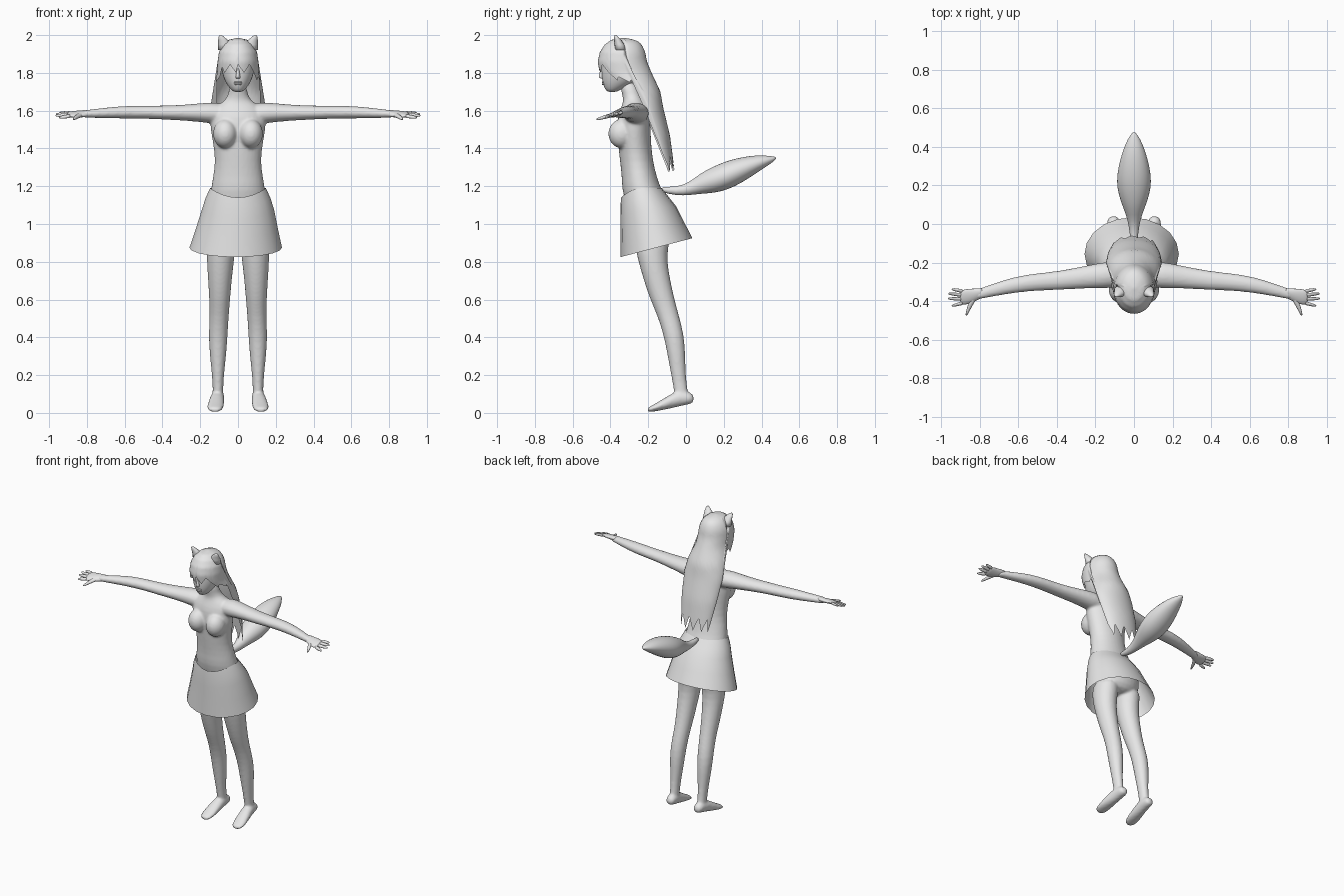
import bpy, bmesh, math
from mathutils import Matrix, Vector

grey = bpy.data.materials.new("plain_grey")
grey.diffuse_color = (0.8, 0.8, 0.8, 1)


def loft(bm, axis, rings, n=16, side=1):
    """Closed tube of ellipses; ring = (position on axis, centre 1, centre 2, radius 1, radius 2)."""
    k = 1.025  # makes up for subdivision shrinkage
    loops = []
    for t, c1, c2, r1, r2 in rings:
        loop = []
        for i in range(n):
            a = 2 * math.pi * i / n
            p, q = c1 + k * r1 * math.cos(a), c2 + k * r2 * math.sin(a)
            x, y, z = {"x": (t, p, q), "y": (p, t, q), "z": (p, q, t)}[axis]
            loop.append(bm.verts.new((x * side, y, z)))
        loops.append(loop)
    for a, b in zip(loops, loops[1:]):
        for i in range(n):
            j = (i + 1) % n
            bm.faces.new((a[i], a[j], b[j], b[i]))
    bm.faces.new(loops[0])
    bm.faces.new(loops[-1])


def ball(bm, centre, radii):
    m = Matrix.Translation(centre) @ Matrix.Diagonal((*radii, 1))
    bmesh.ops.create_uvsphere(bm, u_segments=16, v_segments=10, radius=1, matrix=m)


def finish(name, bm, subdiv=1):
    bmesh.ops.recalc_face_normals(bm, faces=bm.faces)
    for f in bm.faces:
        f.smooth = True
    me = bpy.data.meshes.new(name)
    bm.to_mesh(me)
    bm.free()
    me.materials.append(grey)
    ob = bpy.data.objects.new(name, me)
    bpy.context.collection.objects.link(ob)
    if subdiv:
        ob.modifiers.new("rounding", "SUBSURF").levels = subdiv
        ob.modifiers["rounding"].render_levels = subdiv
    return ob


def blend(table, z):
    """Interpolate a table sorted from high z to low z."""
    for a, b in zip(table, table[1:]):
        if z >= b[0]:
            f = min(max((a[0] - z) / (a[0] - b[0]), 0), 1)
            return [p + (q - p) * f for p, q in zip(a[1:], b[1:])]
    return table[-1][1:]


# body: torso, bust, arms, legs and feet fused into one skin
bm = bmesh.new()
loft(bm, "z", [
    (0.90, 0, -.17, .09, .06), (0.94, 0, -.165, .150, .10), (1.02, 0, -.17, .163, .118),
    (1.10, 0, -.20, .155, .115), (1.18, 0, -.235, .143, .104), (1.25, 0, -.247, .132, .092),
    (1.33, 0, -.262, .119, .087), (1.42, 0, -.272, .130, .087), (1.50, 0, -.277, .145, .090),
    (1.57, 0, -.277, .150, .086), (1.62, 0, -.270, .125, .072), (1.645, 0, -.275, .080, .058),
    (1.675, 0, -.285, .050, .048), (1.76, 0, -.31, .043, .050)])
for s in (-1, 1):
    ball(bm, (s * .068, -.340, 1.478), (.066, .074, .078))
    loft(bm, "x", [
        (.06, -.262, 1.58, .068, .058), (.15, -.265, 1.590, .069, .056), (.25, -.275, 1.589, .058, .043),
        (.40, -.295, 1.590, .048, .036), (.50, -.300, 1.592, .045, .034), (.62, -.315, 1.592, .042, .033),
        (.72, -.340, 1.587, .034, .026), (.80, -.362, 1.583, .028, .021), (.83, -.368, 1.582, .026, .017)],
        side=s)
    loft(bm, "z", [
        (.98, .085, -.17, .08, .095), (.88, .090, -.183, .076, .088), (.80, .093, -.176, .071, .075),
        (.70, .096, -.153, .062, .070), (.60, .097, -.125, .055, .064), (.52, .099, -.096, .050, .057),
        (.42, .105, -.066, .050, .054), (.32, .106, -.052, .045, .048), (.20, .106, -.040, .031, .038),
        (.12, .106, -.028, .027, .036), (.07, .106, -.020, .030, .038), (.055, .106, -.015, .025, .03)],
        side=s)
    loft(bm, "y", [
        (.042, .106, .074, .020, .020), (.022, .106, .078, .033, .031), (-.03, .108, .080, .036, .044),
        (-.08, .113, .062, .040, .038), (-.14, .119, .037, .045, .025), (-.185, .122, .021, .040, .016),
        (-.205, .122, .015, .026, .011)], side=s)
body = finish("body", bm)
rm = body.modifiers.new("fuse", "REMESH")
rm.mode, rm.voxel_size, rm.use_smooth_shade = "VOXEL", .008, True
sm = body.modifiers.new("soften", "SMOOTH")
sm.factor, sm.iterations = .5, 5

# hands: tilted palm, four fingers and a thumb
for s, label in ((-1, "right"), (1, "left")):
    bm = bmesh.new()
    loft(bm, "x", [(.78, -.357, 1.584, .024, .018), (.81, -.364, 1.583, .029, .017),
                   (.845, -.374, 1.583, .039, .016), (.88, -.380, 1.583, .041, .013),
                   (.905, -.381, 1.583, .036, .010)], 12, s)
    for y0, x1, y1 in ((-.350, .948, -.338), (-.370, .966, -.361), (-.390, .968, -.387), (-.410, .948, -.425)):
        rings = []
        for f, r in ((0, .011), (.4, .010), (.8, .008), (1, .004)):
            rings.append((.885 + (x1 - .885) * f, y0 + (y1 - y0) * f, 1.583 - .004 * f, r, r))
        loft(bm, "x", rings, 8, s)
    loft(bm, "y", [(-.375, .825, 1.583, .018, .012), (-.41, .845, 1.583, .015, .012),
                   (-.445, .861, 1.583, .011, .010), (-.478, .872, 1.583, .005, .005)], 8, s)
    for v in bm.verts:
        v.co.z += (v.co.y + .37) * .28
    finish(label + "_hand", bm)

# head with nose and lips
bm = bmesh.new()
loft(bm, "z", [
    (1.698, 0, -.392, .020, .022), (1.712, 0, -.385, .038, .042), (1.745, 0, -.360, .064, .082),
    (1.79, 0, -.350, .082, .097), (1.84, 0, -.345, .090, .103), (1.89, 0, -.34, .090, .108),
    (1.93, 0, -.335, .078, .092), (1.96, 0, -.33, .050, .06)])
loft(bm, "z", [(1.768, 0, -.440, .010, .008), (1.776, 0, -.446, .015, .018),
               (1.785, 0, -.446, .011, .018), (1.83, 0, -.442, .006, .008)], 8)
for z in (1.741, 1.750):
    ball(bm, (0, -.437, z), (.022, .009, .006))
finish("head", bm)

# hair: one sheet from the crown to a jagged fringe, side locks and long back
shape = [(1.985, -.33, .006, .006), (1.975, -.33, .05, .065), (1.95, -.332, .080, .098),
         (1.91, -.336, .101, .120), (1.86, -.337, .108, .130), (1.80, -.32, .110, .138),
         (1.70, -.25, .135, .115), (1.62, -.22, .149, .098), (1.47, -.165, .137, .080),
         (1.28, -.105, .108, .045)]
N, ROWS = 64, 24


def hem(i):
    d = abs((i + N // 2) % N - N // 2) * 360 / N  # degrees away from the front
    tooth = abs(i % 6 - 3) / 3
    if d < 56:
        return 1.80 + .045 * tooth
    if d < 98:
        return 1.75 + .03 * tooth
    return 1.27 + .09 * tooth


bm = bmesh.new()
grid = []
for r in range(ROWS + 1):
    row = []
    for i in range(N):
        z = 1.985 + (hem(i) - 1.985) * (r / ROWS) ** 1.5
        yc, rx, ry = blend(shape, z)
        a = 2 * math.pi * i / N
        row.append(bm.verts.new((rx * math.sin(a), yc - ry * math.cos(a), z)))
    grid.append(row)
bm.faces.new(grid[0])
for a, b in zip(grid, grid[1:]):
    for i in range(N):
        j = (i + 1) % N
        bm.faces.new((a[i], a[j], b[j], b[i]))
finish("hair", bm, 0)

# pointed animal ears
for s, label in ((-1, "right"), (1, "left")):
    bm = bmesh.new()
    loft(bm, "z", [(1.92, .068, -.345, .036, .032), (1.95, .070, -.352, .034, .026),
                   (1.975, .080, -.362, .024, .018), (1.992, .089, -.370, .014, .010),
                   (2.0, .092, -.374, .004, .004)], 12, s)
    finish(label + "_ear", bm, 0)

# skirt: flared open sheet with a dipped waist and a sloping hem
# row = (centre x, centre y, radius x, radius y, share of the way down)
bm = bmesh.new()
rows = [(0, -.236, .148, .108, 0), (0, -.220, .172, .127, .17), (0, -.200, .191, .147, .36),
        (-.006, -.178, .217, .168, .68), (-.012, -.156, .245, .190, 1)]
grid = []
for cx, cy, rx, ry, f in rows:
    row = []
    for i in range(20):
        a = 2 * math.pi * i / 20
        x, y = cx + rx * math.sin(a), cy - ry * math.cos(a)
        top = 1.19 - .05 * max(0, math.cos(a)) ** 2
        low = .825 + (-.156 - .19 * math.cos(a) + .346) * .263
        row.append(bm.verts.new((x, y, top + (low - top) * f)))
    grid.append(row)
for a, b in zip(grid, grid[1:]):
    for i in range(20):
        j = (i + 1) % 20
        bm.faces.new((a[i], a[j], b[j], b[i]))
finish("skirt", bm, 0)

# bushy tail
bm = bmesh.new()
loft(bm, "y", [
    (-.14, 0, 1.185, .014, .014), (-.05, 0, 1.172, .021, .022), (.02, 0, 1.187, .032, .034),
    (.075, 0, 1.214, .052, .054), (.15, 0, 1.236, .080, .071), (.22, 0, 1.258, .091, .077),
    (.30, 0, 1.288, .081, .067), (.38, 0, 1.320, .058, .045), (.44, 0, 1.337, .034, .024),
    (.48, 0, 1.350, .005, .005)])
finish("tail", bm)
